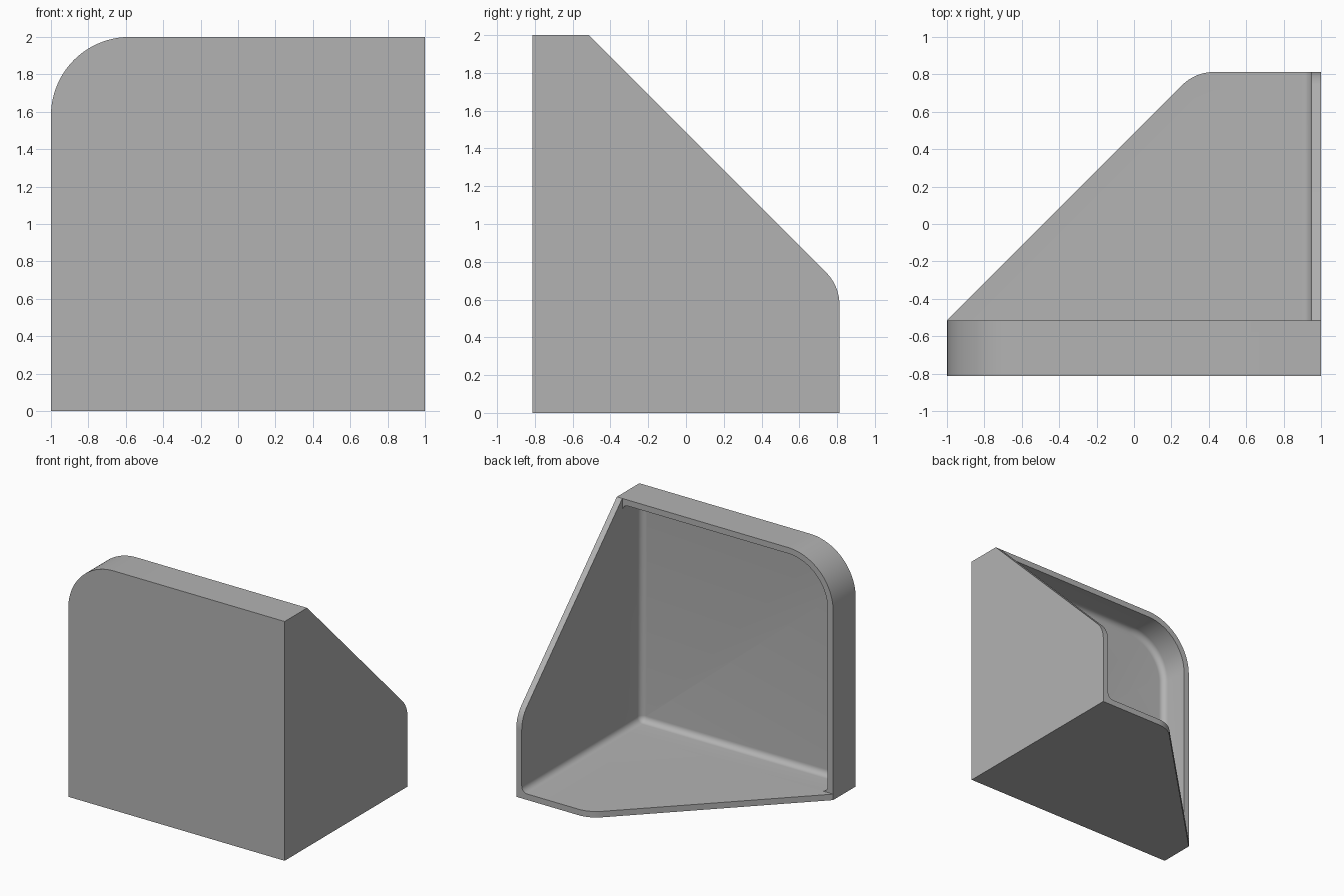
import bpy, bmesh, math
from mathutils import Vector

cube = bpy.data.objects.get("Cube")
if cube:
    bpy.data.objects.remove(cube, do_unlink=True)

T = 0.05          # wall thickness
DEPTH = 0.8125    # half depth
RIM = -0.515      # back edge of the rim
FILLET = 0.05     # inner fillet
CORNER = 0.42     # large outer corner

grey = bpy.data.materials.new("plain grey")
grey.use_nodes = True
grey.diffuse_color = (0.45, 0.45, 0.45, 1)
grey.node_tree.nodes["Principled BSDF"].inputs["Base Color"].default_value = (0.45, 0.45, 0.45, 1)


def rounded(corners):
    """Round a convex outline given as (a, b, radius, segments)."""
    out = []
    for i, (a, b, r, n) in enumerate(corners):
        p = Vector((a, b))
        if r == 0:
            out.append(p)
            continue
        u = (Vector(corners[i - 1][:2]) - p).normalized()
        v = (Vector(corners[(i + 1) % len(corners)][:2]) - p).normalized()
        half = u.angle(v) / 2
        mid = p + (u + v).normalized() * (r / math.sin(half))
        start = p + u * (r / math.tan(half)) - mid
        end = p + v * (r / math.tan(half)) - mid
        sweep = start.angle_signed(end)
        for k in range(n + 1):
            t = -sweep * k / n
            c, s = math.cos(t), math.sin(t)
            out.append(mid + Vector((start.x * c - start.y * s, start.x * s + start.y * c)))
    return out


def loft(name, rings, helper=True):
    """Skin a list of equal point rings and cap both ends."""
    bm = bmesh.new()
    loops = [[bm.verts.new(p) for p in ring] for ring in rings]
    for lo, hi in zip(loops, loops[1:]):
        for i in range(len(lo)):
            bm.faces.new((lo[i - 1], lo[i], hi[i], hi[i - 1]))
    bm.faces.new(loops[0])
    bm.faces.new(loops[-1])
    bmesh.ops.recalc_face_normals(bm, faces=bm.faces)
    mesh = bpy.data.meshes.new(name)
    bm.to_mesh(mesh)
    bm.free()
    mesh.materials.append(grey)
    obj = bpy.data.objects.new(name, mesh)
    bpy.context.collection.objects.link(obj)
    obj.hide_render = helper
    return obj


def along_y(points, y):
    return [(p.x, y, p.y) for p in points]


# Solid block with one large rounded corner
block = rounded([(-1, 0, 0, 0), (1, 0, 0, 0), (1, 2, 0, 0), (-1, 2, CORNER, 24)])
guard = loft("corner_guard", [along_y(block, -DEPTH), along_y(block, 1)], helper=False)

# Hollow with filleted inner edges
rings = []
for k in range(9):
    t = k / 8 * math.pi / 2
    d = FILLET * (1 - math.sin(t))
    lo, hi, r = T + d, 2 - T - d, FILLET + 0.002 - d
    ring = rounded([(lo - 1, lo, r, 8), (1 - lo, lo, r, 8), (1 - lo, hi, r, 8),
                    (lo - 1, hi, CORNER - T - d, 24)])
    rings.append(along_y(ring, -DEPTH + T + FILLET * (1 - math.cos(t))))
rings.append(along_y(ring, 1.5))
hollow = loft("hollow_cutter", rings)

# Opening behind the rim, leaving only floor and side wall
gap = rounded([(-2, T, 0, 0), (1 - T, T, FILLET + 0.002, 8), (1 - T, 3, 0, 0), (-2, 3, 0, 0)])
opening = loft("opening_cutter", [along_y(gap, RIM), along_y(gap, 1.4)])

# Sloped outlines of the side wall and the floor, mirror images of each other
tip = 2 - (DEPTH - RIM)
slope = rounded([(-2, -1, 0, 0), (DEPTH, -1, 0, 0), (DEPTH, tip, 0.24, 12),
                 (RIM - 1, 3, 0, 0), (-2, 3, 0, 0)])
wall_trim = loft("wall_trim", [[(x, p.x, p.y) for p in slope] for x in (-2, 2)])
floor_trim = loft("floor_trim", [[(1 - p.y, p.x, z) for p in slope] for z in (-1, 3)])

# Carve the guard
bpy.context.view_layer.objects.active = guard
guard.select_set(True)
for tool, mode in ((hollow, 'DIFFERENCE'), (opening, 'DIFFERENCE'),
                   (wall_trim, 'INTERSECT'), (floor_trim, 'INTERSECT')):
    mod = guard.modifiers.new(tool.name, 'BOOLEAN')
    mod.operation, mod.solver, mod.object = mode, 'EXACT', tool
    bpy.ops.object.modifier_apply(modifier=mod.name)
    bpy.data.objects.remove(tool, do_unlink=True)

bpy.ops.object.select_all(action='DESELECT')
guard.select_set(True)
bpy.ops.object.shade_smooth_by_angle(angle=math.radians(30))
